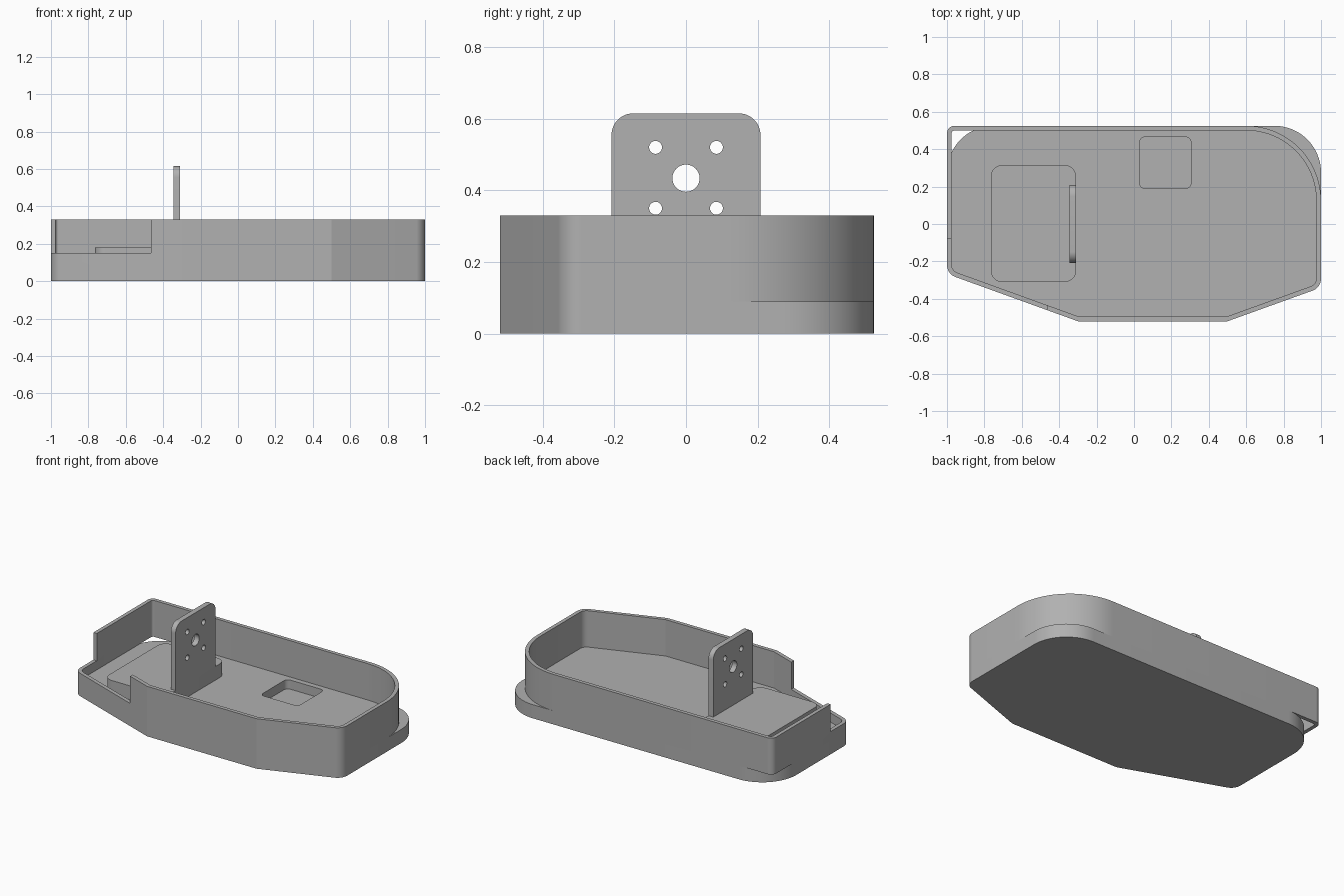
import bpy, bmesh, math
from mathutils import Vector

if "Cube" in bpy.data.objects:
    bpy.data.objects.remove(bpy.data.objects["Cube"])

grey = bpy.data.materials.new("plain grey")
grey.use_nodes = True
grey.diffuse_color = (0.44, 0.44, 0.44, 1)
grey.node_tree.nodes["Principled BSDF"].inputs["Base Color"].default_value = grey.diffuse_color

FLOOR, RIM, THICK = 0.09, 0.33, 0.025


def rounded(corners, steps=12):
    """Counter-clockwise convex outline; each corner is (x, y, radius)."""
    out = []
    for i, (x, y, r) in enumerate(corners):
        p = Vector((x, y))
        if r <= 0:
            out.append(p)
            continue
        a = (Vector(corners[i - 1][:2]) - p).normalized()
        b = (Vector(corners[(i + 1) % len(corners)][:2]) - p).normalized()
        half = a.angle(b) / 2
        centre = p + (a + b).normalized() * r / math.sin(half)
        start = p + a * r / math.tan(half) - centre
        sweep = math.pi - 2 * half
        for k in range(steps + 1):
            t = sweep * k / steps
            c, s = math.cos(t), math.sin(t)
            out.append(centre + Vector((start.x * c - start.y * s, start.x * s + start.y * c)))
    return out


def inset(corners, d):
    """Move every side of the outline inwards by d."""
    out = []
    for i, (x, y, r) in enumerate(corners):
        p = Vector((x, y))
        u = (p - Vector(corners[i - 1][:2])).normalized()
        v = (Vector(corners[(i + 1) % len(corners)][:2]) - p).normalized()
        n, m = Vector((-u.y, u.x)), Vector((-v.y, v.x))
        q = p + (n + m) * d / (1 + n.dot(m))
        out.append((q.x, q.y, max(r - d, 0)))
    return out


def box(x0, x1, y0, y1, r=0, top_r=None):
    t = r if top_r is None else top_r
    return [(x0, y0, r), (x1, y0, r), (x1, y1, t), (x0, y1, t)]


def prism(name, outline, low, high, hole=None, sideways=False):
    """Extrude an outline along z, or along x when sideways."""
    bm = bmesh.new()

    def ring(points, h):
        return [bm.verts.new((h, p.x, p.y) if sideways else (p.x, p.y, h)) for p in points]

    def bridge(a, b):
        for i in range(len(a)):
            j = (i + 1) % len(a)
            bm.faces.new((a[i], a[j], b[j], b[i]))

    bottom, top = ring(outline, low), ring(outline, high)
    bridge(bottom, top)
    if hole:
        hole_bottom, hole_top = ring(hole, low), ring(hole, high)
        bridge(hole_bottom, hole_top)
        bridge(bottom, hole_bottom)
        bridge(top, hole_top)
    else:
        bm.faces.new(bottom)
        bm.faces.new(top)
    bmesh.ops.recalc_face_normals(bm, faces=bm.faces)
    mesh = bpy.data.meshes.new(name)
    bm.to_mesh(mesh)
    bm.free()
    mesh.materials.append(grey)
    obj = bpy.data.objects.new(name, mesh)
    bpy.context.collection.objects.link(obj)
    return obj


def activate(obj):
    bpy.ops.object.select_all(action='DESELECT')
    obj.select_set(True)
    bpy.context.view_layer.objects.active = obj


def cut(obj, cutter):
    mod = obj.modifiers.new("cut", 'BOOLEAN')
    mod.operation, mod.solver, mod.object = 'DIFFERENCE', 'EXACT', cutter
    activate(obj)
    bpy.ops.object.modifier_apply(modifier=mod.name)
    bpy.data.objects.remove(cutter)


def tray_outline(back_right, back_left):
    return [(-1, -0.267, 0.07), (-0.3, -0.52, 0), (0.5, -0.52, 0), (1, -0.34, 0.07),
            (1, 0.525, back_right), (-1, 0.525, back_left)]


# Base slab with a shallow square pocket
base = prism("base_slab", rounded(tray_outline(0.25, 0.25), 20), 0, FLOOR)
cut(base, prism("pocket_cutter", rounded(box(0.03, 0.305, 0.19, 0.465, 0.03)), 0.03, 0.2))

# Thin rim wall, cut down at the front left corner
wall_corners = tray_outline(0.4, 0.04)
wall = prism("rim_wall", rounded(wall_corners, 20), FLOOR, RIM,
             hole=rounded(inset(wall_corners, THICK), 20))
cut(wall, prism("notch_cutter", rounded(box(-1.2, -0.465, -0.8, -0.08)), 0.15, 0.5))

# Raised pad on the floor
pad = prism("raised_pad", rounded(box(-0.765, -0.31, -0.31, 0.315, 0.06)), FLOOR, 0.18)

# Upright mounting plate with one large and four small holes
plate = prism("mounting_plate", rounded(box(-0.208, 0.208, 0.18, 0.615, 0, 0.06)),
              -0.345, -0.31, sideways=True)
holes = [(0, 0.434, 0.038)] + [(y, z, 0.018) for y in (-0.085, 0.085) for z in (0.35, 0.52)]
for y, z, r in holes:
    circle = rounded(box(y - r, y + r, z - r, z + r, r * 0.999), 8)
    cut(plate, prism("hole_cutter", circle, -0.5, -0.2, sideways=True))

for part in (base, wall, pad, plate):
    activate(part)
    bpy.ops.object.shade_smooth_by_angle(angle=math.radians(15))
